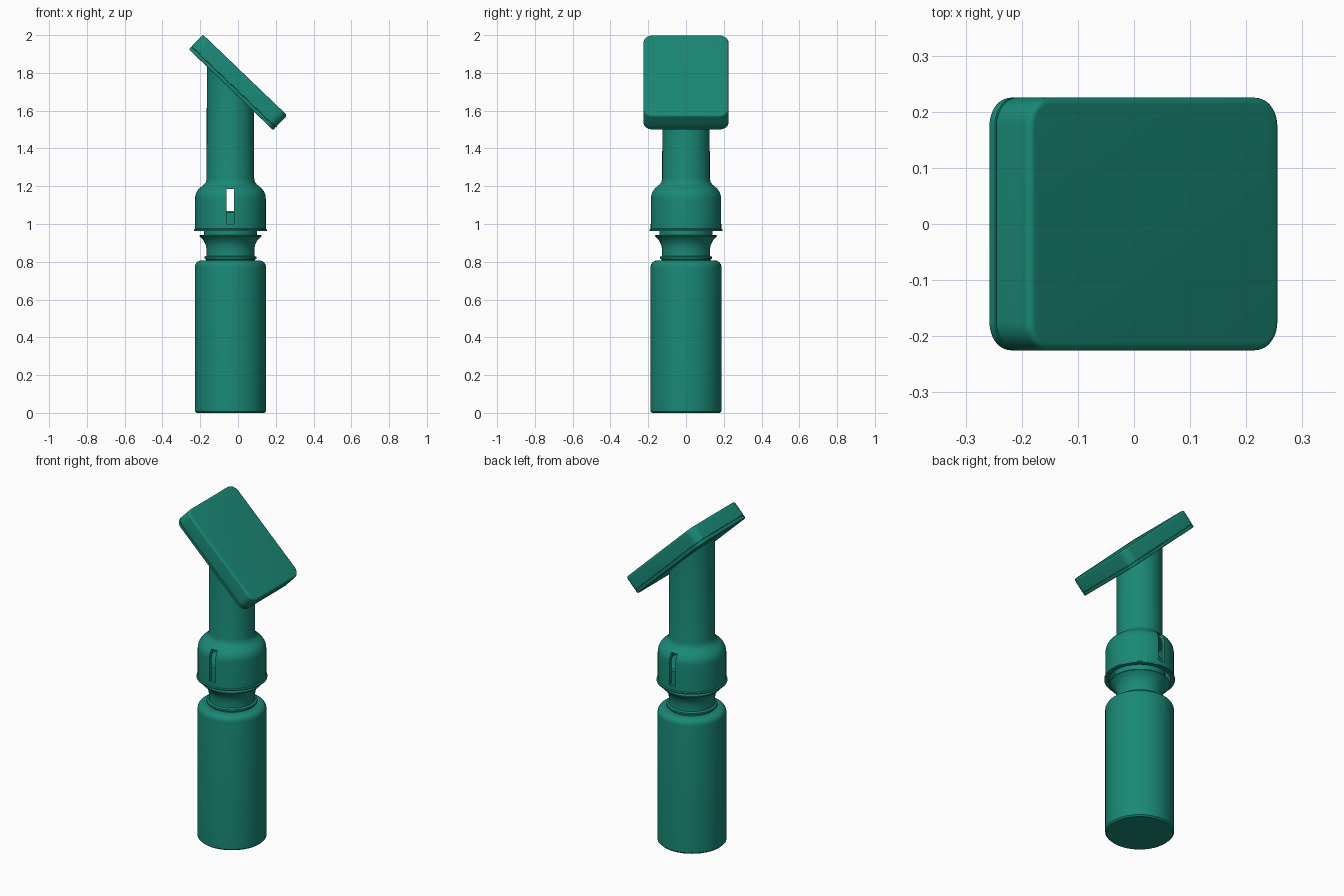
import bpy, bmesh, math
from mathutils import Vector

if "Cube" in bpy.data.objects:
    bpy.data.objects.remove(bpy.data.objects["Cube"])

AX = -0.04                   # x of the bottle axis
TILT = math.radians(43.8)    # slope of the top plate
SEG = 72

mat = bpy.data.materials.new("teal")
mat.diffuse_color = (0.01, 0.25, 0.18, 1)
mat.use_nodes = True
mat.node_tree.nodes["Principled BSDF"].inputs["Base Color"].default_value = mat.diffuse_color


def finish(bm, name):
    bmesh.ops.recalc_face_normals(bm, faces=bm.faces)
    me = bpy.data.meshes.new(name)
    bm.to_mesh(me)
    bm.free()
    ob = bpy.data.objects.new(name, me)
    bpy.context.collection.objects.link(ob)
    me.materials.append(mat)
    return ob


def smooth(ob):
    bpy.ops.object.select_all(action='DESELECT')
    ob.select_set(True)
    bpy.context.view_layer.objects.active = ob
    bpy.ops.object.shade_smooth_by_angle(angle=math.radians(35))


def lathe(name, profile):
    """Revolve (radius, z) points that start and end on the axis."""
    bm = bmesh.new()
    vs = [bm.verts.new((r, 0, z)) for r, z in profile]
    es = [bm.edges.new(p) for p in zip(vs, vs[1:])]
    bmesh.ops.spin(bm, geom=vs + es, cent=(0, 0, 0), axis=(0, 0, 1),
                   angle=math.tau, steps=SEG, use_duplicate=False)
    bmesh.ops.remove_doubles(bm, verts=bm.verts, dist=1e-5)
    bmesh.ops.translate(bm, verts=bm.verts, vec=(AX, 0, 0))
    return finish(bm, name)


def arc(r, z, rad, a0, a1, n=6):
    return [(r + rad * math.cos(math.radians(a0 + (a1 - a0) * i / n)),
             z + rad * math.sin(math.radians(a0 + (a1 - a0) * i / n)))
            for i in range(n + 1)]


# Bottle: body, flared neck and the mouth hidden inside the cap
bottle = lathe("bottle", [(0, 0), (0.18, 0), (0.188, 0.008)]
               + arc(0.153, 0.772, 0.035, 0, 90)
               + [(0.13, 0.807), (0.13, 0.813), (0.138, 0.815), (0.138, 0.826),
                  (0.127, 0.831), (0.126, 0.865), (0.131, 0.89), (0.142, 0.912),
                  (0.157, 0.928), (0.165, 0.935), (0.165, 0.94), (0.14, 0.943),
                  (0.14, 1.062), (0.132, 1.07), (0, 1.07)])
smooth(bottle)

# Cap with hollow skirt, domed shoulder and stem
TOP = 1.6
cap = lathe("cap_and_stem", [(0, 1.19), (0.13, 1.19), (0.157, 1.165), (0.168, 1.13),
                             (0.168, 0.964), (0.193, 0.964), (0.193, 0.971), (0.187, 0.975)]
            + arc(0.112, 1.135, 0.075, 0, 56, 7)
            + [(0.139, 1.21), (0.130, 1.222), (0.126, 1.24), (0.125, TOP), (0, TOP)])
# Slant the stem top so it ends inside the plate
for v in cap.data.vertices:
    if v.co.z > TOP - 0.01:
        v.co.z = 1.75 - math.tan(TILT) * v.co.x

# Slots through the front and back of the cap
bm = bmesh.new()
bmesh.ops.create_cube(bm, size=1)
bmesh.ops.scale(bm, verts=bm.verts, vec=(0.04, 0.6, 0.186))
bmesh.ops.translate(bm, verts=bm.verts, vec=(AX, 0, 1.093))
cutter = finish(bm, "slot_cutter")
cutter.hide_render = True
cutter.hide_set(True)
mod = cap.modifiers.new("slots", 'BOOLEAN')
mod.operation = 'DIFFERENCE'
mod.solver = 'EXACT'
mod.object = cutter
bpy.context.view_layer.objects.active = cap
bpy.ops.object.modifier_apply(modifier=mod.name)
bpy.data.objects.remove(cutter)
smooth(cap)


def rounded_slab(name, lx, ly, corner, layers):
    """Stack rounded rectangles given as (z, inset)."""
    bm = bmesh.new()
    rings = []
    for z, inset in layers:
        r = corner - inset
        ring = []
        for k, (sx, sy) in enumerate([(1, 1), (-1, 1), (-1, -1), (1, -1)]):
            for i in range(9):
                a = math.radians(90 * k + 90 * i / 8)
                ring.append(bm.verts.new((sx * (lx / 2 - corner) + r * math.cos(a),
                                          sy * (ly / 2 - corner) + r * math.sin(a), z)))
        rings.append(ring)
    n = len(rings[0])
    for a, b in zip(rings, rings[1:]):
        for i in range(n):
            bm.faces.new((a[i], a[(i + 1) % n], b[(i + 1) % n], b[i]))
    bm.faces.new(rings[0])
    bm.faces.new(rings[-1])
    return finish(bm, name)


# Tilted plate: thin backing layer, seam groove, rounded front edge
plate = rounded_slab("tilted_plate", 0.618, 0.45, 0.05,
                     [(-0.054, 0.005), (-0.051, 0.001), (-0.048, 0), (-0.036, 0),
                      (-0.035, 0.003), (-0.033, 0.003), (-0.032, 0), (0.042, 0),
                      (0.047, 0.001), (0.051, 0.004), (0.0535, 0.008), (0.054, 0.013)])
plate.location = Vector((0, 0, 1.75))
plate.rotation_euler = (0, TILT, 0)
smooth(plate)
